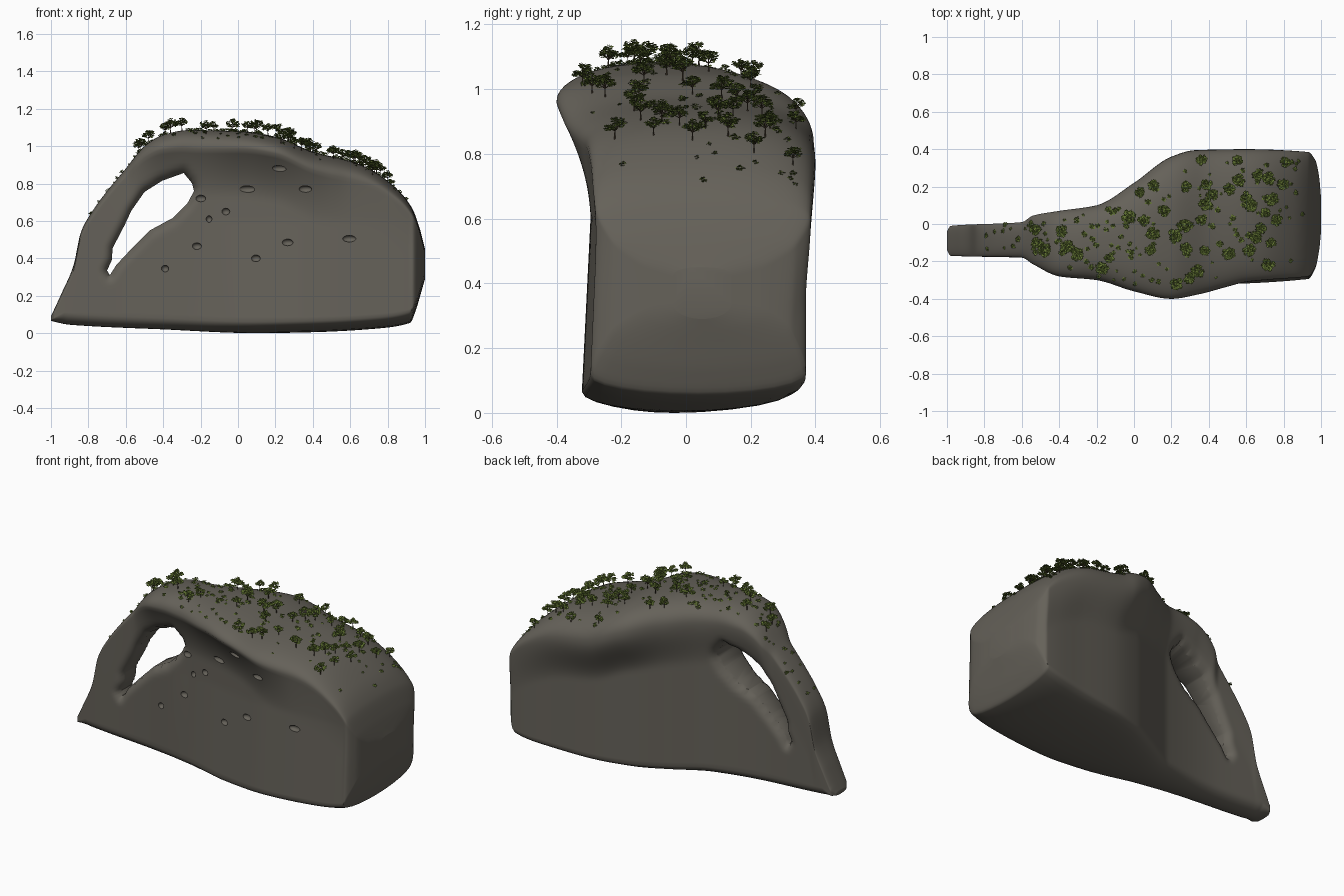
import bpy, bmesh, math, random
from mathutils import Vector, Matrix
from mathutils.geometry import intersect_point_line

if "Cube" in bpy.data.objects:
    bpy.data.objects.remove(bpy.data.objects["Cube"])

random.seed(7)


def material(name, rgb):
    m = bpy.data.materials.new(name)
    m.diffuse_color = (*rgb, 1)
    m.use_nodes = True
    m.node_tree.nodes["Principled BSDF"].inputs["Base Color"].default_value = m.diffuse_color
    return m


ROCK = material("grey_rock", (0.13, 0.12, 0.10))
LEAF = material("leaf_green", (0.14, 0.20, 0.037))
DARK = material("dark_leaf_green", (0.09, 0.135, 0.025))
BARK = material("bark_brown", (0.07, 0.05, 0.03))


def curve(*pts):
    """Smooth function through (x, value) points."""
    n = len(pts)
    sec = [(pts[i + 1][1] - pts[i][1]) / (pts[i + 1][0] - pts[i][0]) for i in range(n - 1)]
    tan = [sec[0]]
    for a, b in zip(sec, sec[1:]):
        tan.append(0 if a * b <= 0 else 2 * a * b / (a + b))
    tan.append(sec[-1])

    def f(x):
        x = min(max(x, pts[0][0]), pts[-1][0])
        i = max(k for k in range(n - 1) if pts[k][0] <= x)
        h = pts[i + 1][0] - pts[i][0]
        t = (x - pts[i][0]) / h
        return ((2*t**3 - 3*t*t + 1) * pts[i][1] + (t**3 - 2*t*t + t) * h * tan[i]
                + (3*t*t - 2*t**3) * pts[i + 1][1] + (t**3 - t*t) * h * tan[i + 1])
    return f


# rock profile curves along x: crest, underside, rims, wall feet, dome depths
crest = curve((-1, .09), (-.94, .22), (-.88, .36), (-.84, .54), (-.78, .65), (-.7, .76),
              (-.6, .88), (-.5, 1.0), (-.4, 1.06), (-.27, 1.085), (0, 1.08), (.2, 1.05),
              (.4, .97), (.6, .92), (.7, .88), (.85, .77), (.93, .67), (.97, .565), (1, .45))
under = curve((-1, .065), (-.9, .045), (-.4, .02), (.1, 0), (.4, .005), (.75, .025),
              (.92, .055), (.95, .12), (.98, .22), (1, .29))
rim_front = curve((-1, -.14), (-.98, -.17), (-.6, -.18), (-.54, -.215), (-.4, -.28), (-.2, -.30),
                  (0, -.36), (.2, -.40), (.35, -.375), (.5, -.335), (.6, -.31), (.75, -.295),
                  (.93, -.28), (.97, -.23), (.99, -.14), (1, -.04))
rim_back = curve((-1, -.04), (-.98, -.01), (-.6, .01), (-.54, .045), (-.4, .07), (-.2, .10),
                 (0, .22), (.2, .36), (.33, .395), (.6, .40), (.93, .385), (.97, .34),
                 (.99, .25), (1, .14))
foot_front = curve((-1, -.14), (-.98, -.17), (-.6, -.18), (-.2, -.22), (.1, -.29), (.4, -.325),
                   (.93, -.30), (.97, -.24), (.99, -.14), (1, -.04))
foot_back = curve((-1, -.04), (-.98, -.01), (-.6, 0), (-.2, .06), (0, .16), (.2, .26),
                  (.4, .315), (.65, .345), (.93, .37), (.97, .33), (.99, .25), (1, .14))
drop_front = curve((-1, .03), (-.6, .05), (-.2, .10), (.2, .09), (.5, .10), (.8, .07), (1, .03))
drop_back = curve((-1, .03), (-.6, .05), (-.2, .12), (.3, .17), (.7, .14), (.9, .09), (1, .03))
P = 2.4

# outline of the arch opening, seen from the front
HOLE = [(-.29, .856), (-.245, .80), (-.235, .76), (-.27, .695), (-.35, .615), (-.47, .55),
        (-.58, .44), (-.65, .365), (-.685, .31), (-.70, .335), (-.675, .39), (-.67, .455),
        (-.605, .58), (-.57, .655), (-.5, .755), (-.405, .815)]


def hole_round(x, z, r=.05):
    """How far the wall sinks in near the opening, so its edge is rounded."""
    d, inside = 9, False
    if not (-.8 < x < -.1 and .2 < z < .95):
        return 0
    for a, b in zip(HOLE, HOLE[1:] + HOLE[:1]):
        p, t = intersect_point_line((x, z), a, b)
        p = Vector(a).lerp(Vector(b), min(max(t, 0), 1))
        d = min(d, (p - Vector((x, z))).length)
        if (a[1] > z) != (b[1] > z) and x < a[0] + (z - a[1])*(b[0] - a[0])/(b[1] - a[1]):
            inside = not inside
    u = 1 if inside else max(0, 1 - d/r)
    return r * (1 - math.sqrt(1 - u*u))


def limits(x):
    top, bot = crest(x), under(x)
    h = top - bot
    return top, bot, min(drop_front(x), .4*h), min(drop_back(x), .4*h), min(.06, .3*h)


def wall(x, z, front):
    """y of the front or back wall, flaring out to the rim near the top."""
    top, bot, df, db, rb = limits(x)
    rim_z = top - (df if front else db)
    s = min(max((z - rim_z + .26) / .26, 0), 1)
    s = s**1.7 if front else s*s*(3 - 2*s)
    a, b = (foot_front(x), rim_front(x)) if front else (foot_back(x), rim_back(x))
    if front:      # wall leans back slightly above the foot
        a += .03 * min(max(z / .6, 0), 1) * min(max((x + .3)*3, 0), 1) * min(max((1 - x)*12, 0), 1)
    return a + (b - a)*s + (1 if front else -1)*hole_round(x, z)


def dome(x, y):
    """z of the rounded top."""
    top, bot, df, db, rb = limits(x)
    mid, half = (rim_front(x) + rim_back(x))/2, (rim_back(x) - rim_front(x))/2
    u = min(abs(y - mid)/half, 1)
    return top - (df if y < mid else db) * (1 - (1 - u**P)**(1/P))


def section(x):
    top, bot, df, db, rb = limits(x)
    pts = []
    for i in range(36):                                   # front wall
        z = bot + rb + (top - df - bot - rb)*i/36
        pts.append((wall(x, z, True), z))
    mid, half = (rim_front(x) + rim_back(x))/2, (rim_back(x) - rim_front(x))/2
    for i in range(28):                                   # dome
        c = math.cos(math.pi*i/28)
        y = mid - half*math.copysign(abs(c)**(2/P), c)
        pts.append((y, dome(x, y)))
    for i in range(36):                                   # back wall
        z = top - db - (top - db - bot - rb)*i/36
        pts.append((wall(x, z, False), z))
    a, b = wall(x, bot + rb, False), wall(x, bot + rb, True)
    for i in range(12):                                   # underside
        c = math.cos(math.pi*i/12)
        pts.append(((a + b)/2 + (a - b)/2*c, bot + rb - rb*math.sin(math.pi*i/12)))
    return [Vector((x, y, z)) for y, z in pts]


def make(name, bm):
    bmesh.ops.recalc_face_normals(bm, faces=bm.faces)
    me = bpy.data.meshes.new(name)
    bm.to_mesh(me)
    bm.free()
    me.materials.append(ROCK)
    ob = bpy.data.objects.new(name, me)
    bpy.context.collection.objects.link(ob)
    return ob


def cut(target, cutter):
    cutter.hide_render = True
    mod = target.modifiers.new("cut", "BOOLEAN")
    mod.operation, mod.object, mod.solver = "DIFFERENCE", cutter, "EXACT"
    bpy.context.view_layer.objects.active = target
    target.select_set(True)
    bpy.ops.object.modifier_apply(modifier="cut")
    bpy.data.objects.remove(cutter)


# rock body: loft of sections along x
bm = bmesh.new()
N = 190
rings = [[bm.verts.new(p) for p in section(math.sin(math.pi/2*(2*i/N - 1)))] for i in range(N + 1)]
for r, s in zip(rings, rings[1:]):
    for k in range(len(r)):
        j = (k + 1) % len(r)
        bm.faces.new((r[k], r[j], s[j], s[k]))
bm.faces.new(rings[0])
bm.faces.new(rings[-1])
rock = make("rock_body", bm)

# arch opening cut through the left end
bm = bmesh.new()
face = bm.faces.new([bm.verts.new((x, -.8, z)) for x, z in HOLE])
ext = bmesh.ops.extrude_face_region(bm, geom=[face])
bmesh.ops.translate(bm, vec=(0, 1.6, 0), verts=[v for v in ext["geom"] if isinstance(v, bmesh.types.BMVert)])
cut(rock, make("arch_cutter", bm))

# small hollows in the front wall
bm = bmesh.new()
for x, z, w in [(.22, .88, .04), (.05, .77, .045), (.36, .77, .035), (-.2, .72, .028), (-.065, .65, .022),
                (-.155, .61, .016), (-.22, .465, .025), (.265, .485, .03), (.095, .4, .025),
                (.595, .505, .036), (-.39, .345, .02)]:
    mat = Matrix.Translation((x, wall(x, z, True), z)) @ Matrix.Diagonal((w, .02, .018, 1))
    bmesh.ops.create_uvsphere(bm, u_segments=16, v_segments=10, radius=1, matrix=mat)
cut(rock, make("hollow_cutter", bm))
bpy.ops.object.shade_smooth_by_angle(angle=math.radians(48))


def leaves(bm, centre, radius, flat, count, size):
    """Clump of small randomly turned leaf quads."""
    for _ in range(count):
        d = Vector([random.gauss(0, 1) for _ in range(3)]).normalized() * radius * random.random()**.4
        d.z *= flat
        rot = Matrix.Rotation(random.uniform(0, 6.28), 3, 'Z') @ Matrix.Rotation(random.uniform(-.8, .8), 3, 'X')
        f = bm.faces.new([bm.verts.new(centre + d + rot @ Vector((a*size, b*size, 0)))
                          for a, b in ((-1, 0), (0, -.7), (1, 0), (0, .7))])
        f.normal_update()
        if f.normal.z < 0:
            f.normal_flip()
        f.material_index = random.choice((0, 0, 1))


def limb(bm, a, b, r):
    d = b - a
    mat = Matrix.Translation((a + b)/2) @ d.to_track_quat('Z', 'Y').to_matrix().to_4x4()
    new = bmesh.ops.create_cone(bm, cap_ends=True, segments=6, radius1=r, radius2=r*.5,
                                depth=d.length, matrix=mat)
    for f in {f for v in new["verts"] for f in v.link_faces}:
        f.material_index = 2


def plant_mesh(name, tree):
    bm = bmesh.new()
    if tree:
        fork = Vector((0, 0, .026))
        limb(bm, Vector((0, 0, -.01)), fork, .003)
        for i in range(8):
            a = i*math.tau/7 + random.uniform(-.3, .3)
            r = 0 if i == 7 else random.uniform(.017, .027)
            tip = Vector((r*math.cos(a), r*math.sin(a), .06 if i == 7 else random.uniform(.034, .056)))
            limb(bm, fork, tip, .0015)
            leaves(bm, tip, .013, .8, 36, .0062)
    else:
        leaves(bm, Vector((0, 0, .006)), .012, .7, 40, .005)
    me = bpy.data.meshes.new(name)
    bm.to_mesh(me)
    bm.free()
    for m in (LEAF, DARK, BARK):
        me.materials.append(m)
    return me


def plant(name, me, x, y, s):
    ob = bpy.data.objects.new(name, me)
    ob.location = (x, y, dome(x, y) - .002)
    ob.rotation_euler.z = random.uniform(0, 6.28)
    ob.scale = (s, s, s)
    bpy.context.collection.objects.link(ob)


# trees on the crown
trees = [plant_mesh("tree", True) for _ in range(3)]
spots = [(-.52, -.10), (-.36, -.12), (-.39, -.04), (-.53, -.03), (-.30, -.16), (-.13, -.18), (-.17, -.24),
         (-.48, -.14), (-.03, .04), (.05, .02), (.10, -.05), (.03, .17), (.10, .21), (.16, .07),
         (.09, -.14), (.22, -.06), (.28, .20), (.27, -.01), (.36, .34), (.385, .11), (.42, .155),
         (.38, -.145), (.28, -.13), (.39, .21), (.23, -.32), (.34, -.25), (.51, -.16), (.51, .19),
         (.55, .34), (.60, .145), (.56, .235), (.65, -.075), (.72, .245), (.70, .06), (.73, -.10),
         (.63, .10), (.72, -.22), (.76, .02), (.68, -.02), (.66, .26), (.62, -.14),
         (.36, .02), (.30, -.29), (.80, .21), (.74, .13), (.81, .33)]
for x, y in spots:
    plant("tree", random.choice(trees), x, y, random.uniform(.8, 1.15))

# low shrubs scattered between the trees
shrubs = [plant_mesh("shrub", False) for _ in range(3)]
for _ in range(130):
    x = random.uniform(-.6, .9) if random.random() < .96 else random.uniform(-.8, -.6)
    lo, hi = rim_front(x), rim_back(x)
    plant("shrub", random.choice(shrubs), x, lo + (hi - lo)*random.uniform(.04, .96), random.uniform(.6, 1.4))
